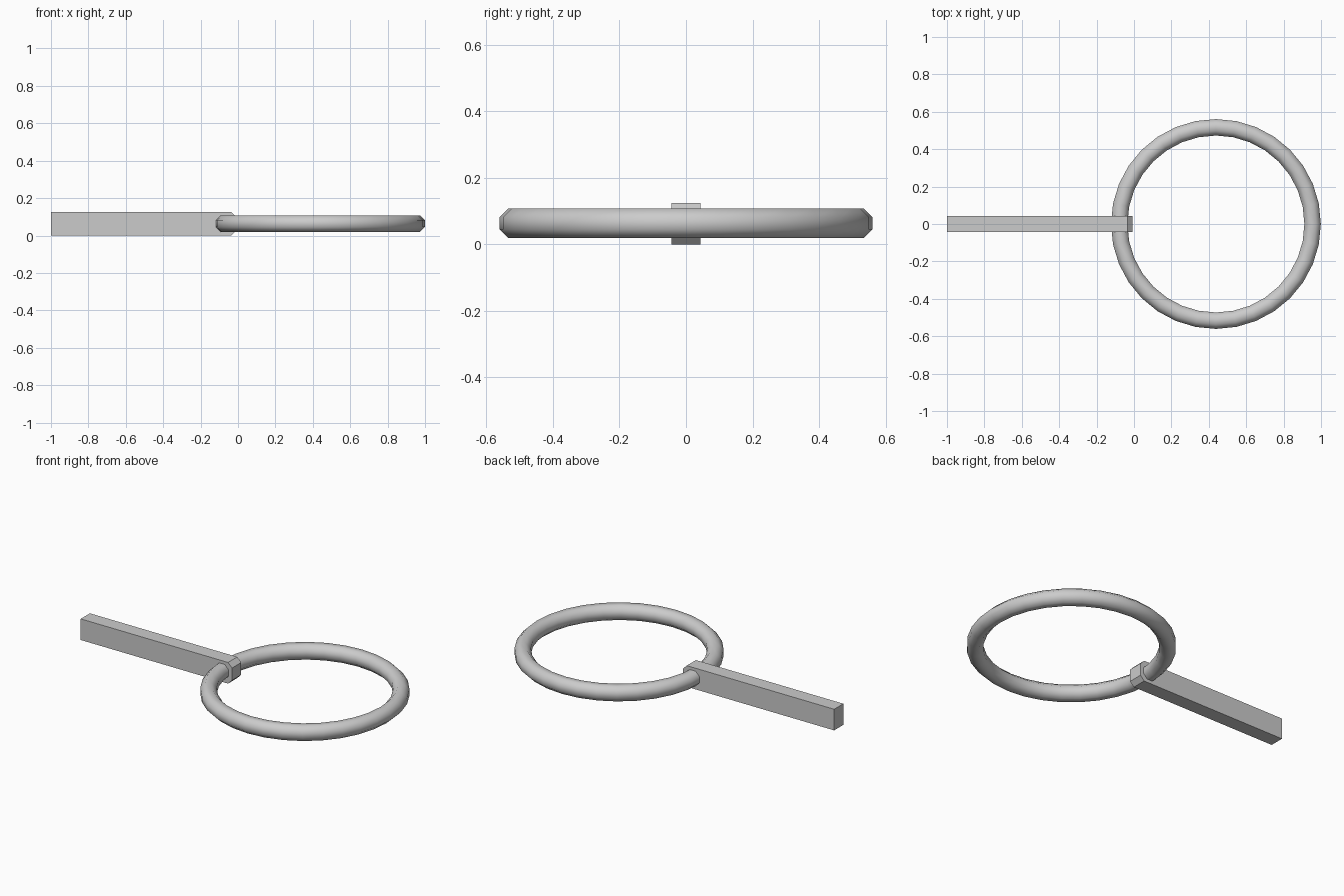
import bpy
import bmesh
import math

if "Cube" in bpy.data.objects:
    bpy.data.objects.remove(bpy.data.objects["Cube"])


def add_object(name, bm):
    bmesh.ops.recalc_face_normals(bm, faces=bm.faces)
    mesh = bpy.data.meshes.new(name)
    bm.to_mesh(mesh)
    bm.free()
    obj = bpy.data.objects.new(name, mesh)
    bpy.context.collection.objects.link(obj)
    return obj


# Handle bar: side profile with a chamfered ring end, extruded in y
HALF_WIDTH, HEIGHT, CHAMFER = 0.043, 0.125, 0.026
TIP = -0.009
profile = [(-1, 0), (TIP - CHAMFER, 0), (TIP, CHAMFER),
           (TIP, HEIGHT - CHAMFER), (TIP - CHAMFER, HEIGHT), (-1, HEIGHT)]
bm = bmesh.new()
face = bm.faces.new([bm.verts.new((x, -HALF_WIDTH, z)) for x, z in profile])
extruded = bmesh.ops.extrude_face_region(bm, geom=[face], use_keep_orig=True)
moved = [v for v in extruded["geom"] if isinstance(v, bmesh.types.BMVert)]
bmesh.ops.translate(bm, verts=moved, vec=(0, 2 * HALF_WIDTH, 0))
add_object("handle_bar", bm)

# Ring: octagonal section with a flat top, swept around z through the bar end
CENTRE = (0.438, 0, 0.0635)
MAJOR, MINOR, SEGMENTS, SIDES = 0.517, 0.0475, 32, 8
bm = bmesh.new()
loops = []
for i in range(SEGMENTS):
    a = 2 * math.pi * i / SEGMENTS
    loop = []
    for j in range(SIDES):
        b = 2 * math.pi * (j + 0.5) / SIDES
        r = MAJOR + MINOR * math.cos(b)
        loop.append(bm.verts.new((r * math.cos(a), r * math.sin(a),
                                  MINOR * math.sin(b))))
    loops.append(loop)
for i in range(SEGMENTS):
    here, there = loops[i], loops[(i + 1) % SEGMENTS]
    for j in range(SIDES):
        k = (j + 1) % SIDES
        bm.faces.new((here[j], there[j], there[k], here[k])).smooth = True
ring = add_object("ring", bm)
ring.location = CENTRE
